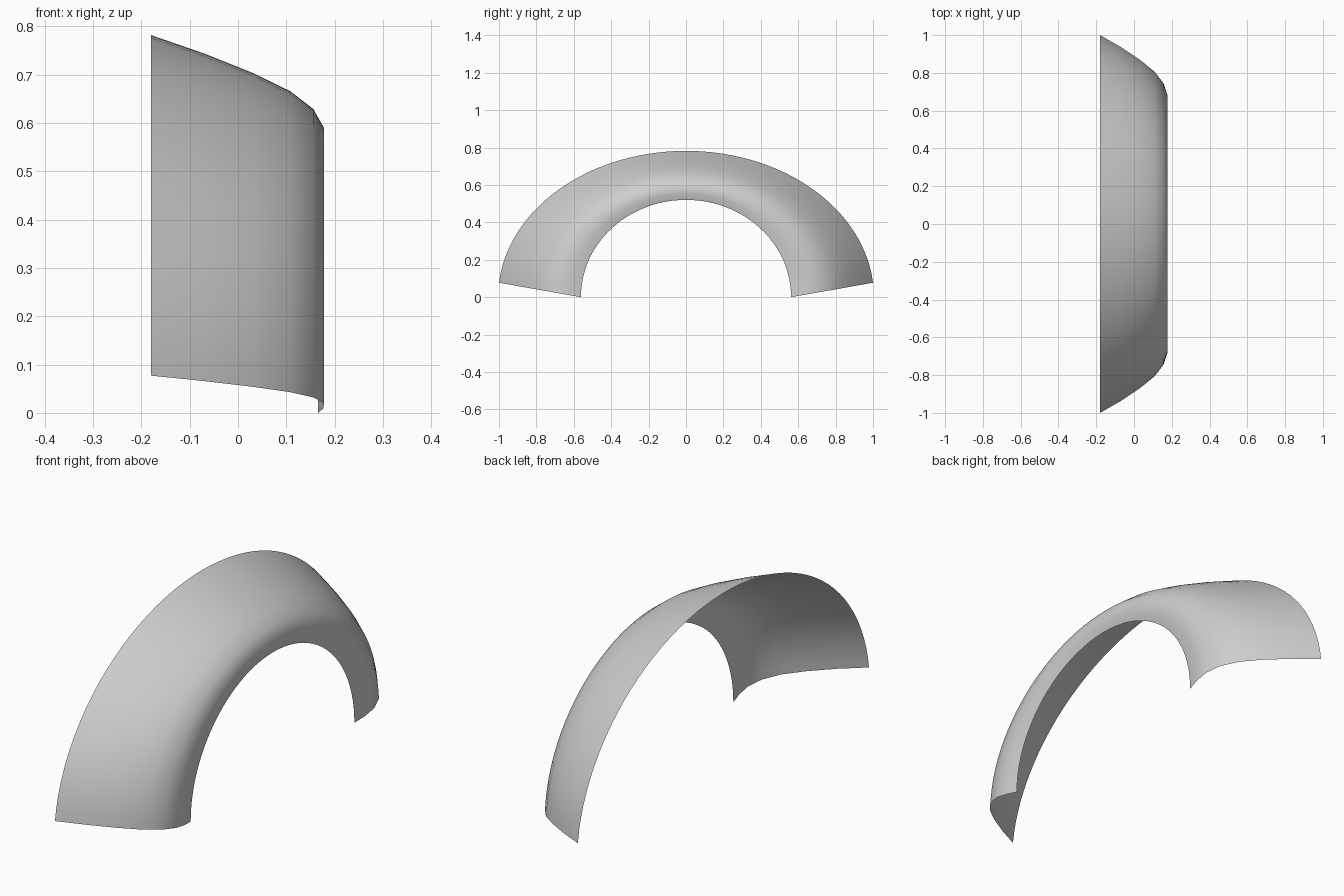
import bpy, bmesh, math

if "Cube" in bpy.data.objects:
    bpy.data.objects.remove(bpy.data.objects["Cube"])

# Cross-section of the fender at its crown: (x, height)
PROFILE = [(-0.18, 0.782), (-0.07, 0.744), (0.03, 0.704), (0.108, 0.666),
           (0.156, 0.629), (0.178, 0.59), (0.177, 0.553), (0.166, 0.52)]
SEGMENTS = 48

paint = bpy.data.materials.new("grey")
paint.diffuse_color = (0.62, 0.62, 0.62, 1)
paint.use_nodes = True
paint.node_tree.nodes["Principled BSDF"].inputs["Base Color"].default_value = paint.diffuse_color


def arch(bm, x, height):
    """Half-ellipse row of vertices, ending on the sloping lower edges."""
    half_width = 0.562 + 1.69 * (height - 0.52)
    end_z = 0.174 * (half_width - 0.562)
    start = math.asin(end_z / height)
    row = []
    for j in range(SEGMENTS + 1):
        t = start + (math.pi - 2 * start) * j / SEGMENTS
        row.append(bm.verts.new((x, half_width * math.cos(t), height * math.sin(t))))
    return row


# Open sheet sweeping over the wheel
bm = bmesh.new()
rows = [arch(bm, x, h) for x, h in PROFILE]
for a, b in zip(rows, rows[1:]):
    for j in range(SEGMENTS):
        bm.faces.new((a[j], a[j + 1], b[j + 1], b[j])).smooth = True
mesh = bpy.data.meshes.new("fender")
bm.to_mesh(mesh)
bm.free()
mesh.materials.append(paint)
fender = bpy.data.objects.new("fender", mesh)
bpy.context.collection.objects.link(fender)
